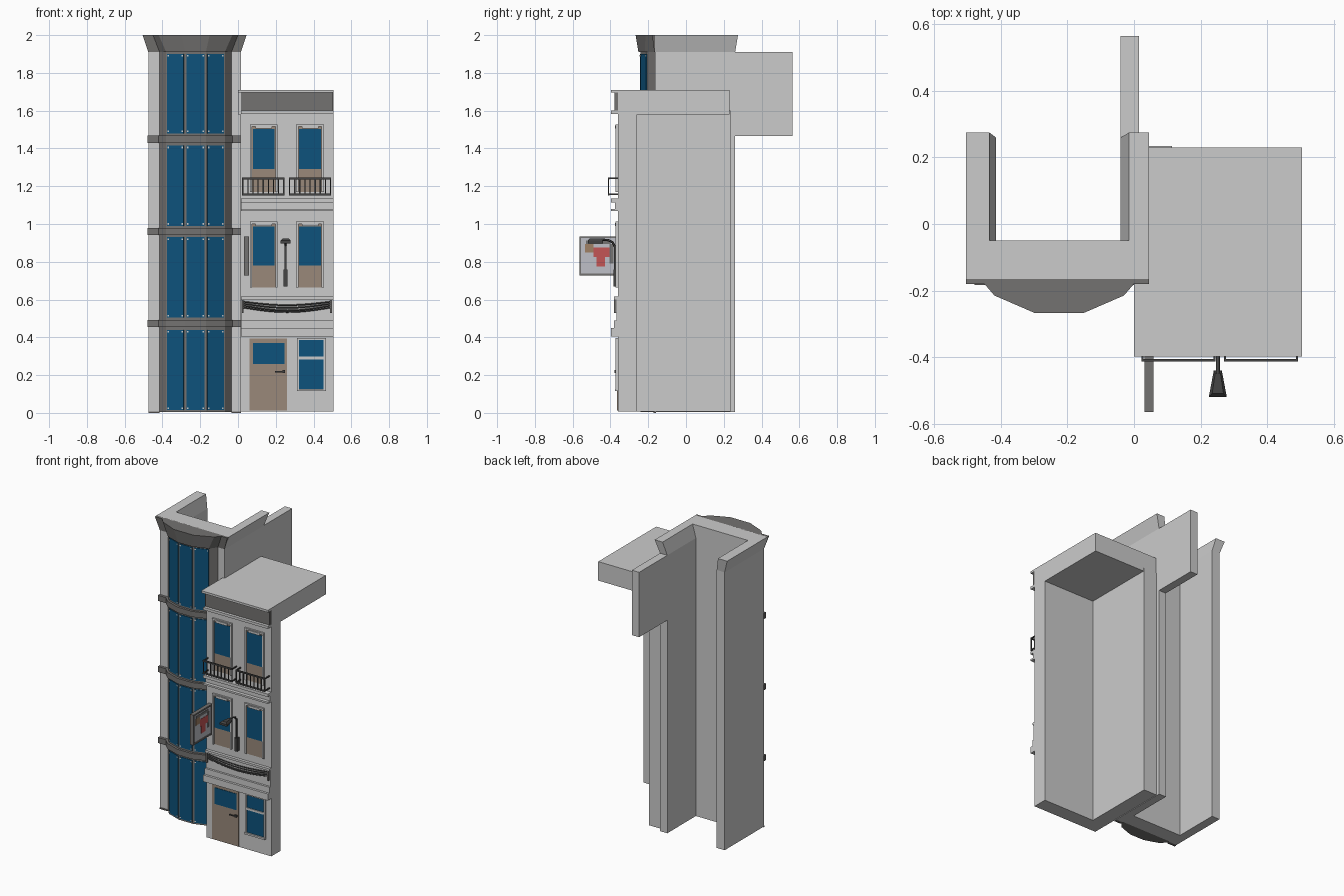
import bpy, bmesh, math
from mathutils import Vector

if "Cube" in bpy.data.objects:
    bpy.data.objects.remove(bpy.data.objects["Cube"])


def material(name, r, g, b):
    m = bpy.data.materials.new(name)
    m.diffuse_color = (r, g, b, 1)
    m.use_nodes = True
    m.node_tree.nodes["Principled BSDF"].inputs["Base Color"].default_value = m.diffuse_color
    return m


STONE = material("light_grey_stone", .60, .60, .60)
TRIM = material("dark_grey_trim", .175, .17, .165)
IRON = material("dark_iron", .06, .06, .06)
GLASS = material("blue_glass", .004, .085, .20)
WOOD = material("brown_wood", .32, .25, .195)
PANEL = material("pale_panel", .52, .53, .57)
RED = material("red_paint", .55, .09, .09)
TAN = material("tan_paint", .35, .22, .13)


def make(name, mat, lofts):
    """One object from lofts; each loft is a list of (z, plan outline) levels."""
    bm = bmesh.new()
    for levels in lofts:
        rings = [[bm.verts.new((x, y, z)) for x, y in pts] for z, pts in levels]
        bm.faces.new(rings[0][::-1])
        bm.faces.new(rings[-1])
        n = len(rings[0])
        for a, b in zip(rings, rings[1:]):
            for i in range(n):
                j = (i + 1) % n
                bm.faces.new((a[i], a[j], b[j], b[i]))
    bmesh.ops.recalc_face_normals(bm, faces=bm.faces)
    me = bpy.data.meshes.new(name)
    bm.to_mesh(me)
    bm.free()
    me.materials.append(mat)
    ob = bpy.data.objects.new(name, me)
    bpy.context.collection.objects.link(ob)
    return ob


def box(x0, x1, y0, y1, z0, z1):
    r = [(x0, y0), (x1, y0), (x1, y1), (x0, y1)]
    return [(z0, r), (z1, r)]


def prism(pts, z0, z1):
    return [(z0, pts), (z1, pts)]


def tube(name, mat, paths, radius):
    """Thin bars swept along point paths."""
    cu = bpy.data.curves.new(name, 'CURVE')
    cu.dimensions = '3D'
    cu.bevel_depth = radius
    cu.bevel_resolution = 0
    cu.use_fill_caps = True
    for p in paths:
        s = cu.splines.new('POLY')
        s.points.add(len(p) - 1)
        for q, c in zip(s.points, p):
            q.co = (*c, 1)
    cu.materials.append(mat)
    ob = bpy.data.objects.new(name, cu)
    bpy.context.collection.objects.link(ob)


# ---- Tower: U-shaped shell, with the top leaning outward ----
low = [(-.475, .26), (-.475, -.165), (.015, -.165), (.015, .26),
       (-.04, .26), (-.04, -.05), (-.415, -.05), (-.415, .26)]
top = [(-.505, .275), (-.505, -.165), (.045, -.165), (.045, .275),
       (-.015, .275), (-.015, -.05), (-.435, -.05), (-.435, .275)]
make("tower_shell", STONE, [[(.004, low), (1.91, low), (2.0, top)]])
make("tower_rear_wall", STONE, [box(-.04, .015, .25, .565, 1.465, 1.91)])

# Faceted bay
bay = [(-.415, -.165), (-.38, -.205), (-.28, -.24),
       (-.17, -.24), (-.07, -.205), (-.035, -.165)]
make("tower_bay", TRIM, [prism(bay + [(-.035, -.15), (-.415, -.15)], .004, 1.92)])
make("tower_feet", TRIM, [box(-.475, -.415, -.172, -.16, 0, .008),
                          box(-.035, .015, -.172, -.16, 0, .008)])

# Floor bands and flared cornice follow the bay
band = ([(-.48, -.16), (-.48, -.183), (-.42, -.183)]
        + [(x, y - .016) for x, y in bay[1:5]]
        + [(-.03, -.183), (.018, -.183), (.018, -.16)])
make("tower_bands", TRIM, [prism(band, z, z + .038) for z in (.455, .942, 1.43)])
lip_low = ([(-.475, -.16), (-.475, -.168), (-.415, -.168)]
           + [(x, y - .012) for x, y in bay[1:5]]
           + [(-.035, -.168), (.015, -.168), (.015, -.16)])
lip_top = [(-.505, -.16), (-.505, -.18), (-.45, -.18), (-.42, -.215), (-.30, -.267),
           (-.15, -.267), (-.03, -.215), (0, -.18), (.045, -.18), (.045, -.16)]
make("tower_cornice", TRIM, [[(1.91, lip_low), (2.0, lip_top)]])


# Bay window panes with small corner fixings
def plate(p, q, a, b, out, z0, z1):
    p, q = Vector(p), Vector(q)
    d = (q - p).normalized()
    n = Vector((d.y, -d.x)) * out
    s, e = p + (q - p) * a, p + (q - p) * b
    return prism([tuple(s + n), tuple(e + n), tuple(e - n), tuple(s - n)], z0, z1)


panes, studs = [], []
for z0, z1 in ((.015, .44), (.505, .93), (.99, 1.415), (1.48, 1.90)):
    for p, q in zip(bay[1:4], bay[2:5]):
        panes.append(plate(p, q, .06, .94, .004, z0, z1))
        for a in (.09, .83):
            for z in (z0 + .006, z1 - .014):
                studs.append(plate(p, q, a, a + .08, .006, z, z + .008))
make("bay_panes", GLASS, panes)
make("bay_pane_fixings", STONE, studs)

# ---- House: front wall, party wall and roof slab ----
L = [(.012, -.36), (.505, -.36), (.505, -.26), (.115, -.26), (.115, .235), (.012, .235)]
make("house_walls", STONE, [prism(L, .008, 1.60)])
make("house_roof", STONE, [box(0, .505, -.36, .23, 1.58, 1.71)])
make("house_mouldings", STONE, [
    box(0, .505, -.398, -.35, 1.695, 1.71),
    box(.015, .505, -.398, -.35, 1.582, 1.60),
    box(.015, .505, -.398, -.35, 1.115, 1.135),
    box(.015, .505, -.375, -.35, 1.08, 1.115),
    box(.015, .505, -.398, -.35, 1.068, 1.08),
    box(.015, .505, -.398, -.35, .405, .45),
    box(.015, .505, -.382, -.35, .45, .49),
    box(.015, .505, -.368, -.35, .49, .60),
    box(.015, .505, -.38, -.35, .60, .615)])
make("house_frieze", TRIM, [box(.018, .503, -.378, -.35, 1.60, 1.695)])


# ---- Windows and doors of the house ----
def frame(x0, x1, z0, z1, w=.012, y=-.372):
    return [box(x0, x0 + w, y, -.355, z0, z1), box(x1 - w, x1, y, -.355, z0, z1),
            box(x0 + w, x1 - w, y, -.355, z1 - w, z1)]


def sheet(x0, x1, z0, z1, d):
    return box(x0, x1, -.36 - d, -.358, z0, z1)


frames, glass, wood = [], [], []
for x in (.063, .308):
    for z0, z1, sill in ((.665, 1.012, .78), (1.17, 1.528, 1.29)):
        frames += frame(x, x + .147, z0, z1)
        frames.append(box(x + .03, x + .117, -.376, -.355, z1 - .022, z1 - .006))
        wood.append(sheet(x + .012, x + .135, z0, z1 - .012, .003))
        glass.append(sheet(x + .016, x + .131, sill, z1 - .024, .006))
wood.append(sheet(.06, .26, .012, .395, .005))                # street door
glass.append(sheet(.08, .245, .258, .37, .008))
frames += frame(.312, .465, .115, .397)                       # street window
frames += [box(.312, .465, -.376, -.355, .115, .127),
           box(.324, .453, -.37, -.355, .283, .298)]
glass += [sheet(.322, .455, .126, .284, .005), sheet(.322, .455, .297, .386, .005)]
make("house_window_frames", STONE, frames)
make("house_door_leaves", WOOD, wood)
make("house_glass", GLASS, glass)
make("door_handle", IRON, [box(.195, .245, -.378, -.372, .215, .222),
                           box(.235, .25, -.378, -.36, .212, .226)])

# ---- Railings and swags ----
rails = []
for x0, x1 in ((.022, .245), (.27, .493)):
    rails += [box(x0, x1, -.414, -.406, 1.236, 1.246), box(x0, x1, -.414, -.406, 1.152, 1.162)]
    rails += [box(x, x + .006, -.414, -.36, z, z + .008)
              for x in (x0, x1 - .006) for z in (1.154, 1.237)]
    for i in range(9):
        x = x0 + (x1 - x0 - .006) * i / 8
        rails.append(box(x, x + .006, -.413, -.407, 1.155, 1.24))
make("balcony_railings", IRON, rails)

swags = []
for ztop, sag in ((.588, .018), (.578, .022), (.568, .026), (.558, .024)):
    swags.append([(.03 + .46 * t / 12, -.371, ztop - sag * math.sin(math.pi * t / 12))
                  for t in range(13)])
tube("swag_bars", IRON, swags, .004)
make("swag_ends", TRIM, [box(x, x + .01, -.38, -.365, .53, .60) for x in (.02, .488)])

# ---- Wall lamp ----
make("lamp_post", IRON, [box(.242, .262, -.385, -.355, .67, .76),
                         box(.247, .257, -.382, -.372, .76, .89)])
tube("lamp_arm", IRON, [[(.252, -.377, .88), (.252, -.388, .903),
                         (.252, -.41, .914), (.252, -.45, .918)]], .006)
shade = [(.225, -.52), (.279, -.52), (.264, -.44), (.24, -.44)]
make("lamp_shade", IRON, [prism(shade, .898, .912),
                          [(.912, shade), (.922, [(.235, -.51), (.269, -.51),
                                                  (.26, -.45), (.244, -.45)])]])

# ---- Hanging sign with plain abstract shapes on both sides ----
y0, y1, z0, z1 = -.565, -.36, .727, .935
make("sign_frame", TRIM, [box(.032, .058, y0, y1, z0, z0 + .01),
                          box(.032, .058, y0, y1, z1 - .01, z1),
                          box(.032, .058, y0, y0 + .01, z0, z1),
                          box(.032, .058, y1 - .01, y1, z0, z1)])
make("sign_panel", PANEL, [box(.037, .053, y0 + .008, y1 - .008, z0 + .008, z1 - .008)])


def blob(*b):
    return box(.035, .055, *b)


make("sign_red_shapes", RED, [blob(-.49, -.405, .825, .875), blob(-.475, -.43, .775, .825)])
make("sign_tan_shape", TAN, [blob(-.535, -.49, .85, .895)])
make("sign_dark_shapes", TRIM, [blob(-.53, -.40, .895, .913), blob(-.405, -.385, .79, .895)])
